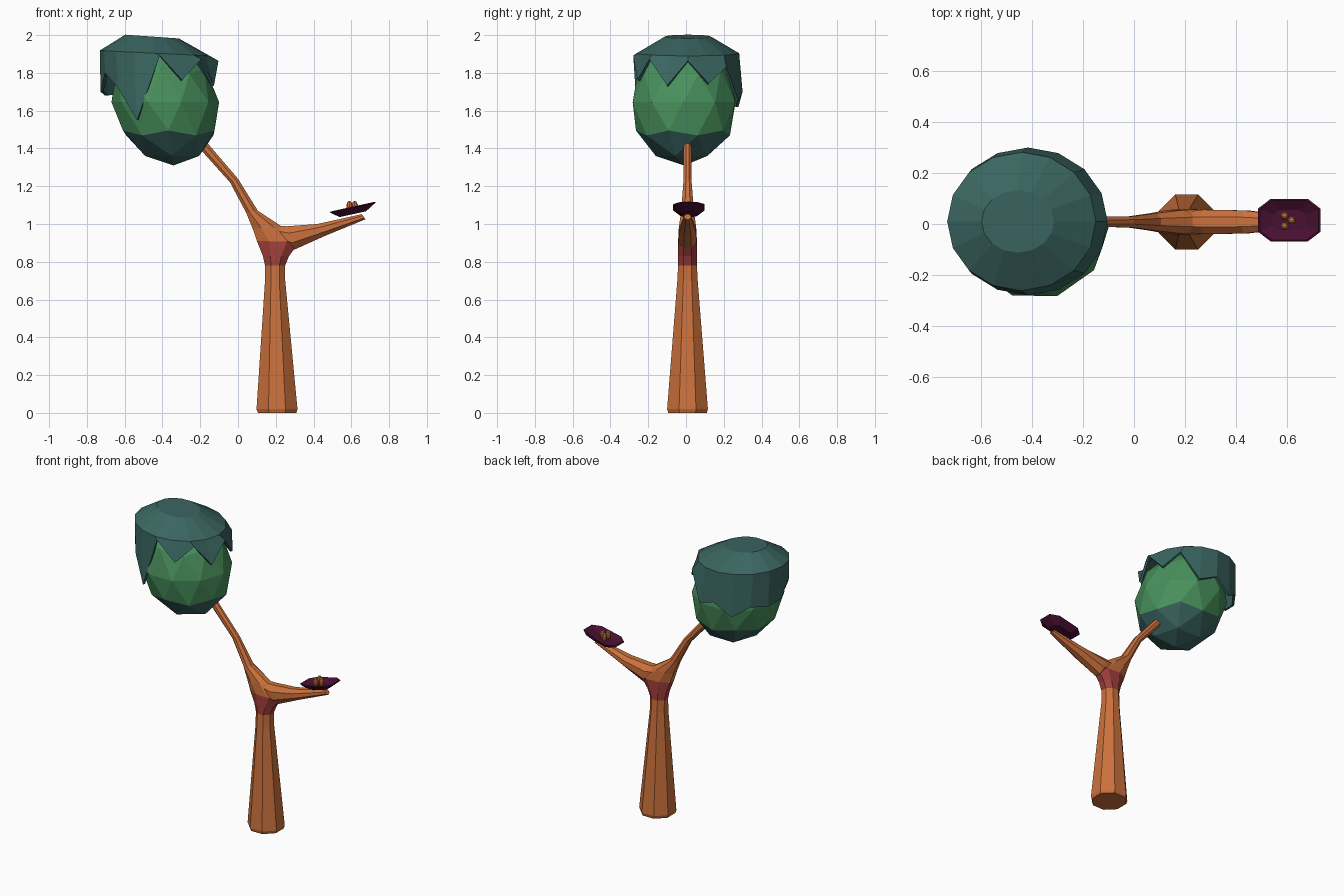
import bpy, bmesh, math
from mathutils import Vector, Matrix

if "Cube" in bpy.data.objects:
    bpy.data.objects.remove(bpy.data.objects["Cube"])


def mat(name, rgb):
    m = bpy.data.materials.new(name)
    m.diffuse_color = (*rgb, 1)
    m.use_nodes = True
    m.node_tree.nodes["Principled BSDF"].inputs["Base Color"].default_value = m.diffuse_color
    return m


BARK = mat("orange bark", (0.60, 0.165, 0.045))
RED = mat("red bark", (0.36, 0.05, 0.045))
LEAF = mat("green leaf", (0.065, 0.28, 0.107))
TEAL = mat("dark teal leaf", (0.042, 0.13, 0.118))
PLUM = mat("plum dish", (0.065, 0.005, 0.03))


def finish(bm, name, *mats):
    bmesh.ops.recalc_face_normals(bm, faces=bm.faces)
    me = bpy.data.meshes.new(name)
    bm.to_mesh(me)
    bm.free()
    for m in mats:
        me.materials.append(m)
    ob = bpy.data.objects.new(name, me)
    bpy.context.collection.objects.link(ob)
    return ob


def skin(bm, rings, cap_start=True, cap_end=True):
    """Join rings of points with quads."""
    vs = [[bm.verts.new(p) for p in r] for r in rings]
    n = len(vs[0])
    for a, b in zip(vs, vs[1:]):
        for i in range(n):
            j = (i + 1) % n
            bm.faces.new((a[i], a[j], b[j], b[i]))
    if cap_start:
        bm.faces.new(vs[0][::-1])
    if cap_end:
        bm.faces.new(vs[-1])


def limb(name, sections, material, yc=0.008, n=8):
    """Loft; each section spans two xz points and has a y half-width."""
    rings = []
    for x0, z0, x1, z1, w in sections:
        c = Vector(((x0 + x1) / 2, yc, (z0 + z1) / 2))
        u = Vector(((x1 - x0) / 2, 0, (z1 - z0) / 2))
        k = 1 / math.cos(math.pi / n)
        ring = []
        for i in range(n):
            a = 2 * math.pi * (i + 0.5) / n
            ring.append(c + u * math.cos(a) * k + Vector((0, w * math.sin(a) * k, 0)))
        rings.append(ring)
    bm = bmesh.new()
    skin(bm, rings)
    return finish(bm, name, material)


# trunk, red collar and the two branches
limb("trunk", [(0.105, 0, 0.309, 0, 0.102), (0.098, 0.02, 0.315, 0.02, 0.108),
               (0.143, 0.70, 0.25, 0.70, 0.054), (0.143, 0.78, 0.25, 0.78, 0.05)], BARK)
limb("fork_collar", [(0.143, 0.78, 0.25, 0.78, 0.05), (0.132, 0.83, 0.27, 0.83, 0.05),
                     (0.10, 0.91, 0.325, 0.905, 0.05)], RED)
limb("left_branch", [(0.10, 0.91, 0.325, 0.905, 0.05), (0.078, 0.975, 0.235, 0.985, 0.046),
                     (0.043, 1.06, 0.105, 1.07, 0.034), (-0.042, 1.22, 0.0, 1.24, 0.021),
                     (-0.19, 1.385, -0.15, 1.415, 0.02), (-0.27, 1.49, -0.24, 1.51, 0.016)], BARK)
limb("right_branch", [(0.20, 0.90, 0.20, 0.99, 0.04), (0.30, 0.865, 0.26, 0.988, 0.048),
                      (0.46, 0.937, 0.42, 1.0, 0.045), (0.675, 1.025, 0.655, 1.052, 0.018)], BARK)

# green crown, faces low down are teal
bm = bmesh.new()
bmesh.ops.create_icosphere(bm, subdivisions=2, radius=1)
bmesh.ops.rotate(bm, verts=bm.verts, cent=(0, 0, 0), matrix=Matrix.Rotation(0.3, 3, 'Z'))
for v in bm.verts:
    z = v.co.z * 0.335
    v.co = Vector((-0.385 + v.co.x * 0.285 - 0.13 * z, -0.01 + v.co.y * 0.285,
                   min(1.645 + z, 1.93)))
for f in bm.faces:
    c = f.calc_center_median()
    f.material_index = 1 if c.z + 0.12 * (c.x + 0.38) < 1.47 else 0
finish(bm, "leaf_crown", LEAF, TEAL)

# drooping leaf cap with a ragged rim
rim = [1.86, 1.74, 1.83, 1.65, 1.70, 1.62, 1.69, 1.68, 1.70, 1.80, 1.72,
       1.55, 1.89, 1.76, 1.87, 1.73]


def cap_ring(cx, r_x, r_y, zs):
    return [(cx + r_x * math.cos(i * math.pi / 8), 0.01 + r_y * math.sin(i * math.pi / 8), z)
            for i, z in enumerate(zs)]


tilt = [math.cos(i * math.pi / 8) for i in range(16)]
bm = bmesh.new()
skin(bm, [cap_ring(-0.455, 0.14, 0.12, [1.985 - 0.01 * t for t in tilt]),
          cap_ring(-0.44, 0.285, 0.265, [1.90 - 0.015 * t for t in tilt]),
          cap_ring(-0.415, 0.305, 0.282, rim)], True, False)
cap = finish(bm, "leaf_cap", TEAL)
mod = cap.modifiers.new("thickness", 'SOLIDIFY')
mod.thickness = 0.015
mod.offset = 0

# tilted shallow dish on the right branch
bm = bmesh.new()


def dish_ring(rx, ry, z):
    pts = [(1, .55), (.6, 1), (-.6, 1), (-1, .55), (-1, -.55), (-.6, -1), (.6, -1), (1, -.55)]
    return [(0.608 + x * rx, 0.015 + y * ry, z + 0.22 * x * rx) for x, y in pts]


skin(bm, [dish_ring(0.07, 0.045, 1.052), dish_ring(0.122, 0.083, 1.088),
          dish_ring(0.115, 0.077, 1.092), dish_ring(0.065, 0.04, 1.066)])
finish(bm, "dish", PLUM)

# three berries in the dish
for i, (x, y) in enumerate([(0.59, 0.032), (0.618, 0.014), (0.59, -0.008)]):
    bm = bmesh.new()
    bmesh.ops.create_uvsphere(bm, u_segments=8, v_segments=5, radius=0.017)
    for v in bm.verts:
        v.co = Vector((x, y, 1.092)) + Vector((v.co.x, v.co.y, v.co.z * 1.8))
    finish(bm, f"berry_{i + 1}", BARK)
